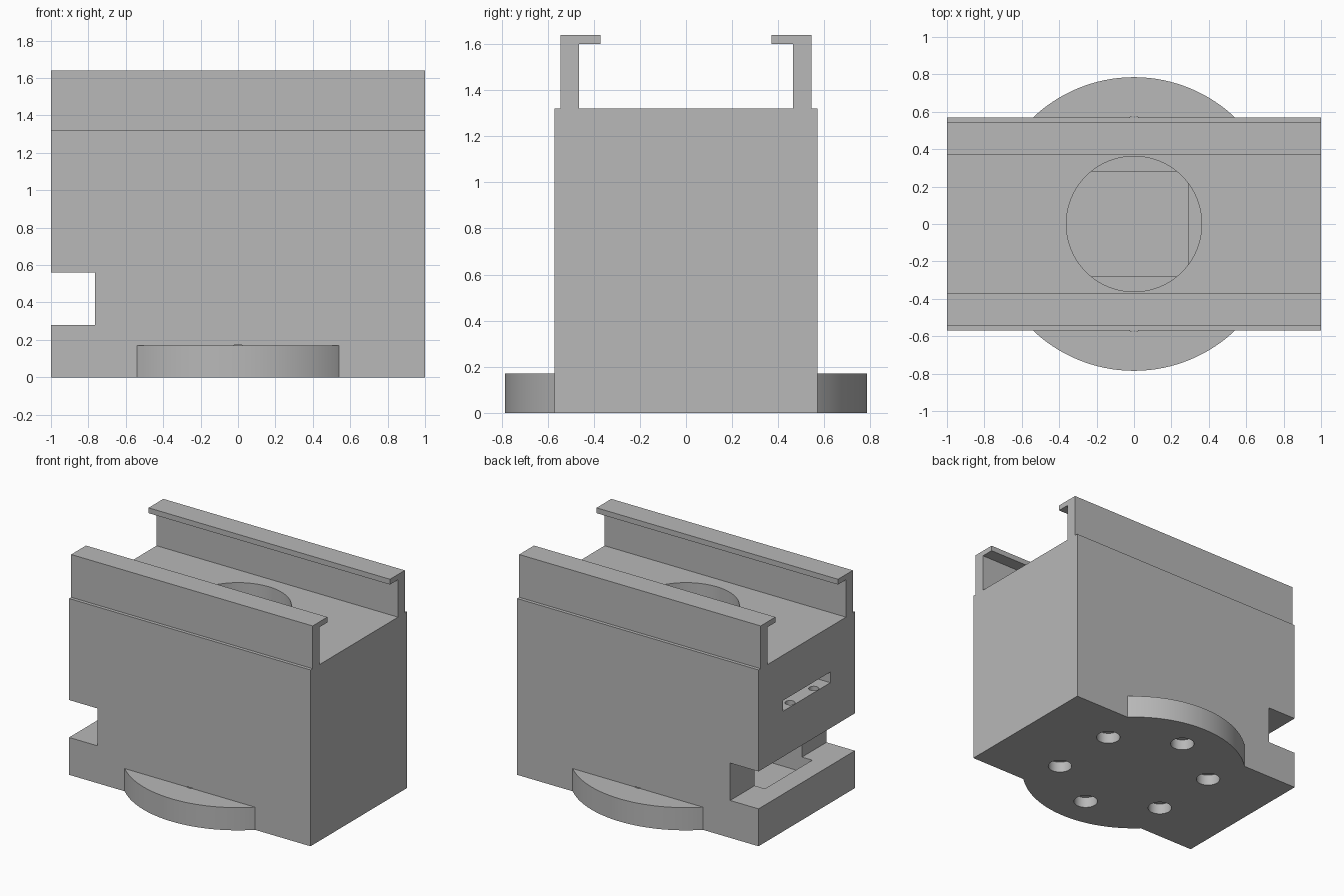
import bpy, bmesh, math

if "Cube" in bpy.data.objects:
    bpy.data.objects.remove(bpy.data.objects["Cube"], do_unlink=True)

GREY = (0.48, 0.48, 0.48, 1.0)
grey = bpy.data.materials.new("plain_grey")
grey.use_nodes = True
grey.diffuse_color = GREY
grey.node_tree.nodes["Principled BSDF"].inputs["Base Color"].default_value = GREY


def add_object(name, bm):
    bmesh.ops.recalc_face_normals(bm, faces=bm.faces)
    mesh = bpy.data.meshes.new(name)
    bm.to_mesh(mesh)
    bm.free()
    mesh.materials.append(grey)
    obj = bpy.data.objects.new(name, mesh)
    bpy.context.collection.objects.link(obj)
    return obj


def box(name, x, y, z):
    """Box given by its (low, high) range on each axis."""
    bm = bmesh.new()
    bmesh.ops.create_cube(bm, size=1)
    for v in bm.verts:
        v.co = [r[0] if c < 0 else r[1] for c, r in zip(v.co, (x, y, z))]
    return add_object(name, bm)


def cylinder(name, radius, z, centre=(0, 0), sides=32):
    bm = bmesh.new()
    bmesh.ops.create_cone(bm, cap_ends=True, segments=sides, radius1=radius,
                          radius2=radius, depth=z[1] - z[0])
    bmesh.ops.translate(bm, verts=bm.verts,
                        vec=(centre[0], centre[1], sum(z) / 2))
    return add_object(name, bm)


def combine(target, tool, operation):
    bpy.context.view_layer.objects.active = target
    mod = target.modifiers.new(operation.lower(), "BOOLEAN")
    mod.operation = operation
    mod.solver = "EXACT"
    mod.object = tool
    bpy.ops.object.modifier_apply(modifier=mod.name)
    bpy.data.objects.remove(tool, do_unlink=True)


# Main block joined with its round mounting flange
HALF_Y, TOP, FLANGE = 0.57, 1.32, 0.17
housing = box("housing", (-1, 1), (-HALF_Y, HALF_Y), (0, TOP))
combine(housing, cylinder("flange", 0.785, (0, FLANGE), sides=128), "UNION")

# Cable notch, inner cavity, tab slot and round bore
cutters = [
    box("notch", (-1.1, -0.765), (-0.7, 0.7), (0.28, 0.56)),
    box("cavity", (-0.85, 0.29), (-0.28, 0.28), (FLANGE, 1.2)),
    box("tab_slot", (-1.1, 0.49), (-0.28, 0.28), (0.9, 0.98)),
    cylinder("bore", 0.362, (1.14, 1.5), sides=96),
]
# Screw holes in the floor of the tab slot
for x in (-0.96, 0.4):
    for y in (-0.14, 0.14):
        cutters.append(cylinder("tab_hole", 0.035, (0.65, 0.94), (x, y)))
# Ring of counterbored mounting holes under the flange
for i in range(6):
    a = math.radians(30 + 60 * i)
    centre = (0.53 * math.cos(a), 0.53 * math.sin(a))
    cutters.append(cylinder("counterbore", 0.083, (-0.1, 0.08), centre))
    cutters.append(cylinder("shaft", 0.046, (0.04, FLANGE + 0.003), centre))
for cutter in cutters:
    combine(housing, cutter, "DIFFERENCE")

# Two hooked rails along the top, mirrored front to back
PROFILE = [(0.545, TOP), (0.545, 1.64), (0.37, 1.64),
           (0.37, 1.6), (0.465, 1.6), (0.465, TOP)]
for name, side in (("front_rail", -1), ("back_rail", 1)):
    bm = bmesh.new()
    face = bm.faces.new([bm.verts.new((-1, side * y, z)) for y, z in PROFILE])
    ext = bmesh.ops.extrude_face_region(bm, geom=[face])
    bmesh.ops.translate(bm, vec=(2, 0, 0), verts=[
        g for g in ext["geom"] if isinstance(g, bmesh.types.BMVert)])
    add_object(name, bm)

# Smooth round walls, sharp edges elsewhere
bpy.ops.object.select_all(action="DESELECT")
housing.select_set(True)
bpy.context.view_layer.objects.active = housing
bpy.ops.object.shade_smooth_by_angle(angle=math.radians(30))
